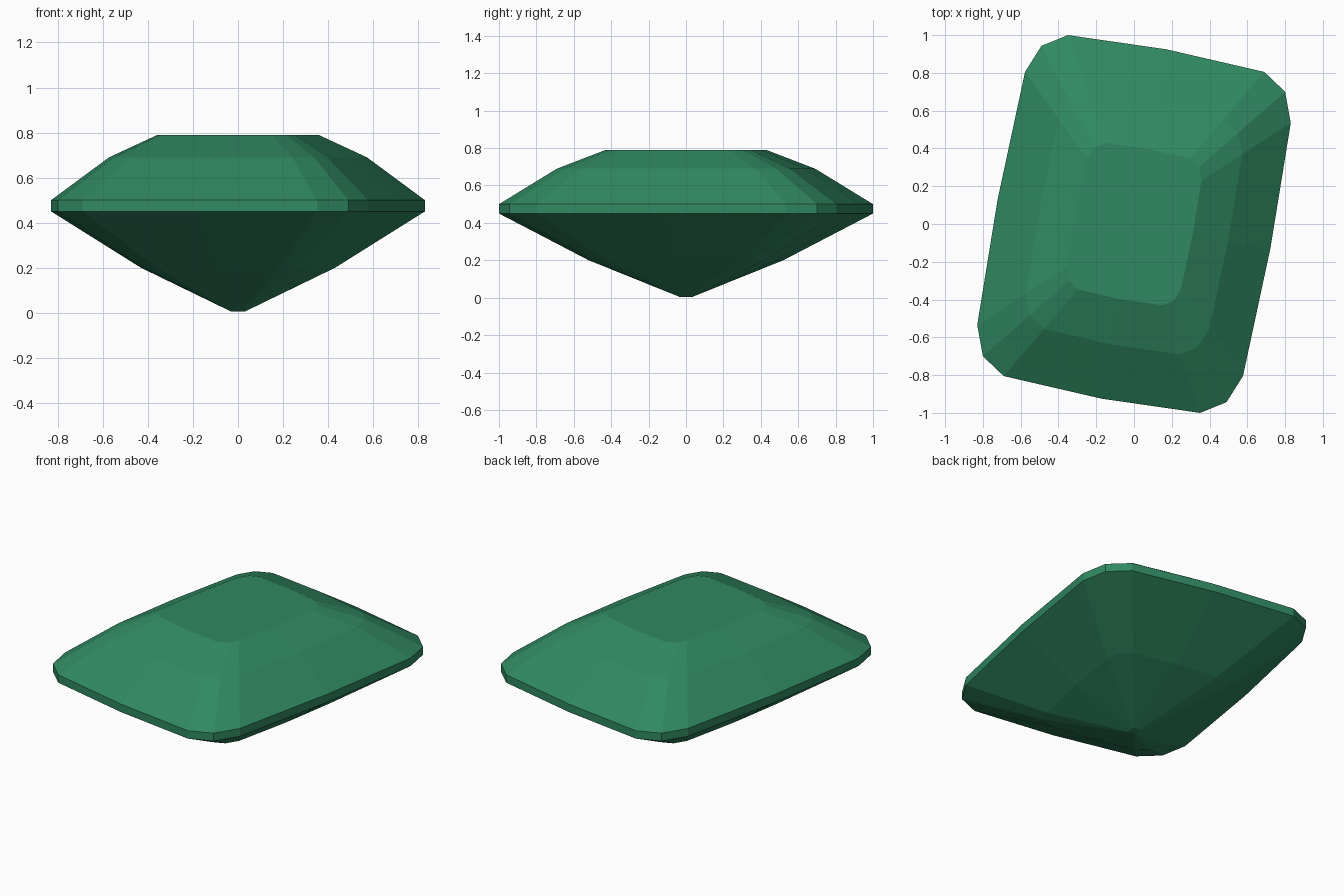
import bpy
import bmesh

if "Cube" in bpy.data.objects:
    bpy.data.objects.remove(bpy.data.objects["Cube"])

# Half of the girdle outline; the other half is its 180-degree rotation
half = [(0.83, 0.535), (0.80, 0.70), (0.69, 0.805), (0.17, 0.925),
        (-0.35, 1.0), (-0.49, 0.943), (-0.577, 0.805), (-0.722, 0.13)]
outline = half + [(-x, -y) for x, y in half]

# Cut profile from culet to table: (height, outline scale)
profile = [(0.005, 0.036), (0.20, 0.52), (0.45, 1.0),
           (0.50, 1.0), (0.69, 0.69), (0.79, 0.43)]

green = bpy.data.materials.new("emerald green")
green.diffuse_color = (0.03, 0.25, 0.122, 1)
green.use_nodes = True
green.node_tree.nodes["Principled BSDF"].inputs["Base Color"].default_value = green.diffuse_color

bm = bmesh.new()
rings = [[bm.verts.new((x * s, y * s, z)) for x, y in outline]
         for z, s in profile]

# Facets between neighbouring rings
n = len(outline)
for low, high in zip(rings, rings[1:]):
    for i in range(n):
        j = (i + 1) % n
        bm.faces.new((low[i], low[j], high[j], high[i]))

# Flat culet and table
bm.faces.new(rings[0][::-1])
bm.faces.new(rings[-1])

mesh = bpy.data.meshes.new("gemstone")
bm.to_mesh(mesh)
bm.free()
mesh.materials.append(green)
gem = bpy.data.objects.new("gemstone", mesh)
bpy.context.collection.objects.link(gem)
